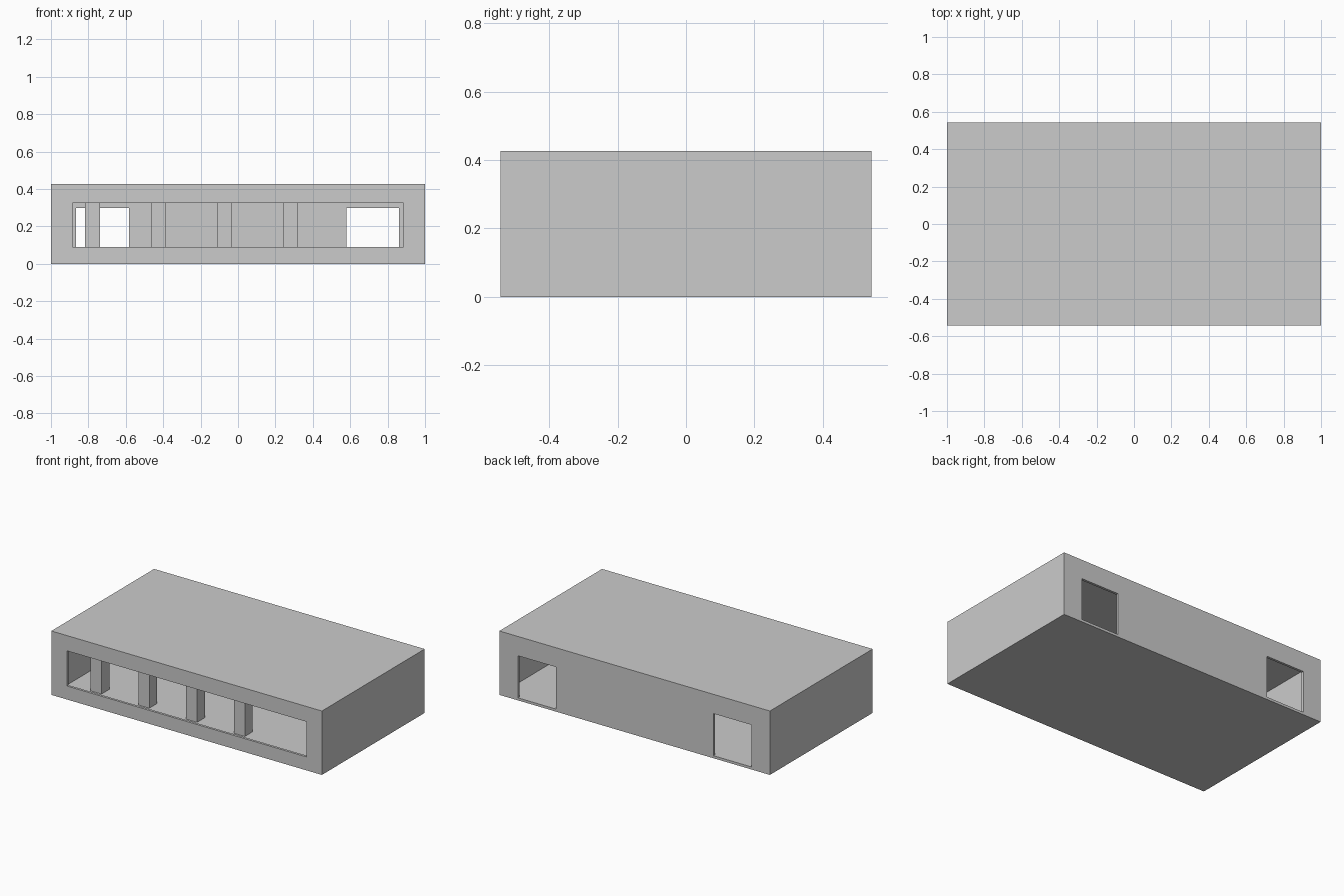
import bpy

if "Cube" in bpy.data.objects:
    bpy.data.objects.remove(bpy.data.objects["Cube"])

W, D, H, T = 2.0, 1.085, 0.427, 0.016   # outer size and shell thickness


def box(name, x0, x1, y0, y1, z0, z1):
    bpy.ops.mesh.primitive_cube_add(
        size=1, location=((x0 + x1) / 2, (y0 + y1) / 2, (z0 + z1) / 2))
    ob = bpy.context.object
    ob.name = name
    ob.scale = (x1 - x0, y1 - y0, z1 - z0)
    bpy.ops.object.transform_apply(location=True, rotation=False, scale=True)
    return ob


def cut(target, cutter):
    mod = target.modifiers.new("cut", 'BOOLEAN')
    mod.operation = 'DIFFERENCE'
    mod.solver = 'EXACT'
    mod.object = cutter
    bpy.context.view_layer.objects.active = target
    bpy.ops.object.modifier_apply(modifier=mod.name)
    bpy.data.objects.remove(cutter, do_unlink=True)


# Thin-walled building shell
shell = box("building_shell", -W / 2, W / 2, -D / 2, D / 2, 0, H)
cut(shell, box("room_cutter", -W / 2 + T, W / 2 - T,
               -D / 2 + T, D / 2 - T, T, H - T))

# Long front opening
cut(shell, box("window_cutter", -0.885, 0.885, -0.6, -0.5, 0.09, 0.325))

# Two rear doorways
for x0, x1 in ((-0.865, -0.583), (0.58, 0.862)):
    cut(shell, box("door_cutter", x0, x1, 0.5, 0.6, T + 0.001, 0.298))

# Row of square pillars set back behind the front opening
for i in range(4):
    x = -0.778 + i * 0.353
    box(f"pillar_{i + 1}", x - 0.04, x + 0.04, -0.387, -0.305, T, H - T)
